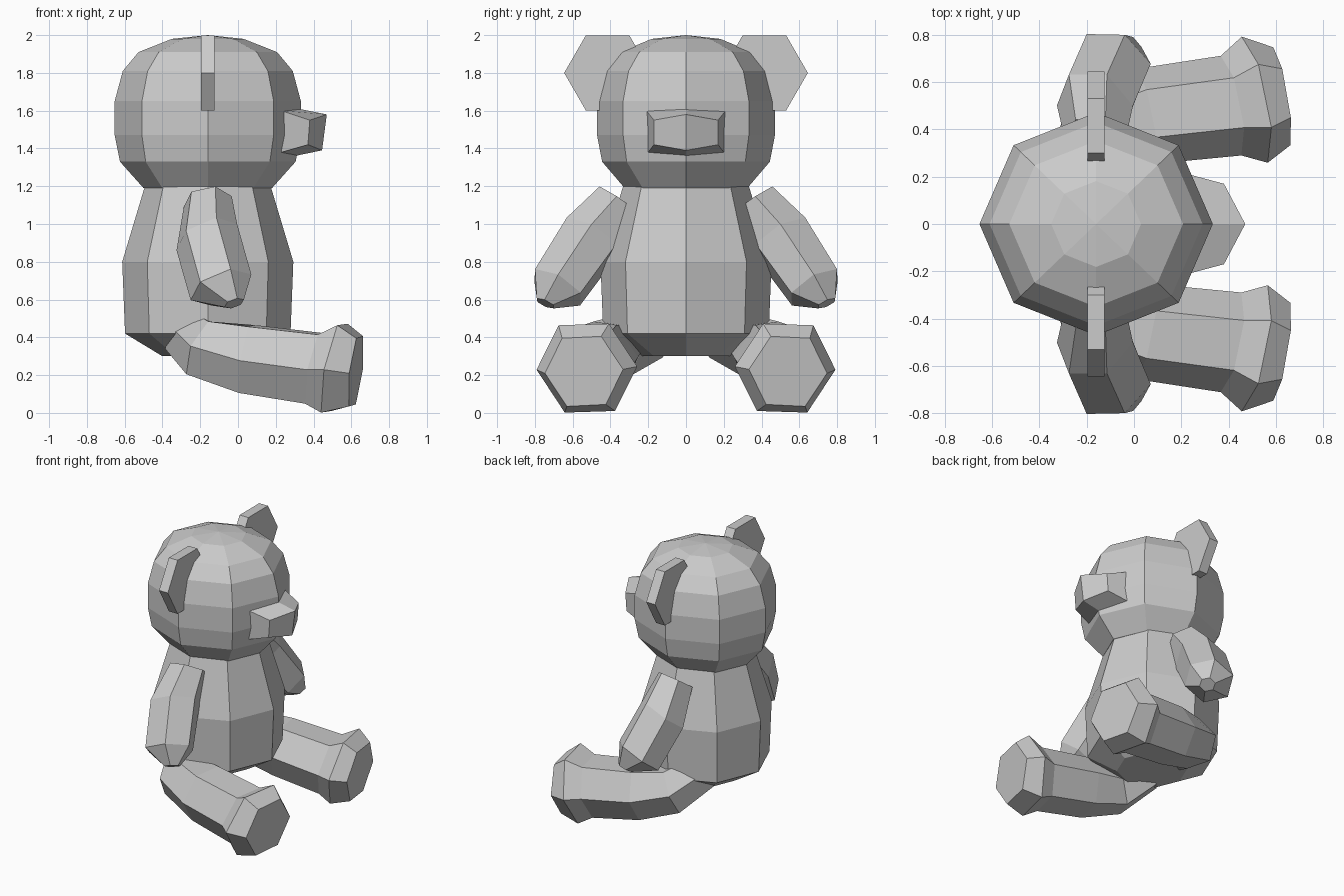
import bpy, bmesh
from math import cos, sin, radians, pi
from mathutils import Vector

if "Cube" in bpy.data.objects:
    bpy.data.objects.remove(bpy.data.objects["Cube"])


def skin(name, rings, mirror=False):
    """Join equal-sized vertex rings into a closed flat-shaded part."""
    bm = bmesh.new()
    loops = [[bm.verts.new(p) for p in ring] for ring in rings]
    n = len(loops[0])
    for a, b in zip(loops, loops[1:]):
        for i in range(n):
            j = (i + 1) % n
            bm.faces.new((a[i], a[j], b[j], b[i]))
    bm.faces.new(loops[0])
    bm.faces.new(loops[-1])
    bmesh.ops.remove_doubles(bm, verts=bm.verts, dist=0.0005)
    bmesh.ops.recalc_face_normals(bm, faces=bm.faces)
    mesh = bpy.data.meshes.new(name)
    bm.to_mesh(mesh)
    bm.free()
    ob = bpy.data.objects.new(name, mesh)
    bpy.context.collection.objects.link(ob)
    if mirror:
        m = ob.modifiers.new("mirror", 'MIRROR')
        m.use_axis = (False, True, False)
        m.use_mirror_merge = False
    return ob


def level_ring(z, rx, ry, sides=8):
    return [(-0.16 + rx * cos(2 * pi * i / sides), ry * sin(2 * pi * i / sides), z)
            for i in range(sides)]


def tilted_ring(centre, normal, r1, r2, ref, phase, sides=6):
    n = Vector(normal).normalized()
    u = (Vector(ref) - n * n.dot(Vector(ref))).normalized()
    v = n.cross(u)
    angles = [radians(phase) + 2 * pi * i / sides for i in range(sides)]
    return [Vector(centre) + u * r1 * cos(a) + v * r2 * sin(a) for a in angles]


# Torso
skin("torso", [level_ring(z, r, r) for z, r in
               [(0.30, 0.24), (0.42, 0.438), (0.80, 0.453), (1.21, 0.33)]])

# Head
skin("head", [level_ring(z, r, r * 0.955) for z, r in
              [(1.19, 0.34), (1.33, 0.465), (1.47, 0.493), (1.65, 0.493),
               (1.81, 0.45), (1.91, 0.367), (1.98, 0.19), (2.0, 0.00001)]])

# Muzzle: wide base tapering to a slightly pointed front
base = [(0.32, 0, 1.61), (0.23, 0.21, 1.60), (0.23, 0.20, 1.38),
        (0.30, 0, 1.36), (0.23, -0.20, 1.38), (0.23, -0.21, 1.60)]
nose = [(0.47, 0, 1.58), (0.38, 0.17, 1.55), (0.37, 0.17, 1.42),
        (0.445, 0, 1.39), (0.37, -0.17, 1.42), (0.38, -0.17, 1.55)]
muzzle = skin("muzzle", [base, nose])
bm = bmesh.new()
bm.from_mesh(muzzle.data)
bm.verts.ensure_lookup_table()
bm.faces.ensure_lookup_table()
for f in [f for f in bm.faces if len(f.verts) == 6]:
    mid = [v for v in f.verts if abs(v.co.y) < 0.001]
    bmesh.utils.face_split(f, mid[0], mid[1])
bm.to_mesh(muzzle.data)
bm.free()

# Ears: thin hexagonal plates
skin("ears", [tilted_ring((x, 0.415, 1.80), (1, 0, 0), 0.23, 0.23, (0, 1, 0), 0)
              for x in (-0.197, -0.125)], True)

# Arms
arm = [((-0.16, 0.35, 1.12), (0.10, 0.55, -0.80), 0.13, 0.14),
       ((-0.165, 0.50, 0.93), (0.35, 0.50, -0.80), 0.175, 0.175),
       ((-0.09, 0.68, 0.665), (0.35, 0.50, -0.80), 0.175, 0.16),
       ((-0.02, 0.745, 0.58), (0.30, 0.40, -0.85), 0.055, 0.055)]
skin("arms", [tilted_ring(c, n, a, b, (1, 0, 0), -12) for c, n, a, b in arm], True)

# Legs with flared feet
leg = [((-0.28, 0.18, 0.42), (0.60, 0.70, -0.40), 0.14),
       ((-0.18, 0.40, 0.335), (1.0, 0.50, -0.45), 0.175),
       ((0.05, 0.455, 0.285), (1.0, 0.20, -0.15), 0.205),
       ((0.41, 0.50, 0.235), (1.0, 0.20, -0.20), 0.215),
       ((0.51, 0.525, 0.237), (1.0, 0.20, -0.20), 0.272),
       ((0.625, 0.54, 0.22), (1.0, 0.17, -0.12), 0.21)]
skin("legs", [tilted_ring(c, n, r, r, (0, 1, 0), -4) for c, n, r in leg], True)
